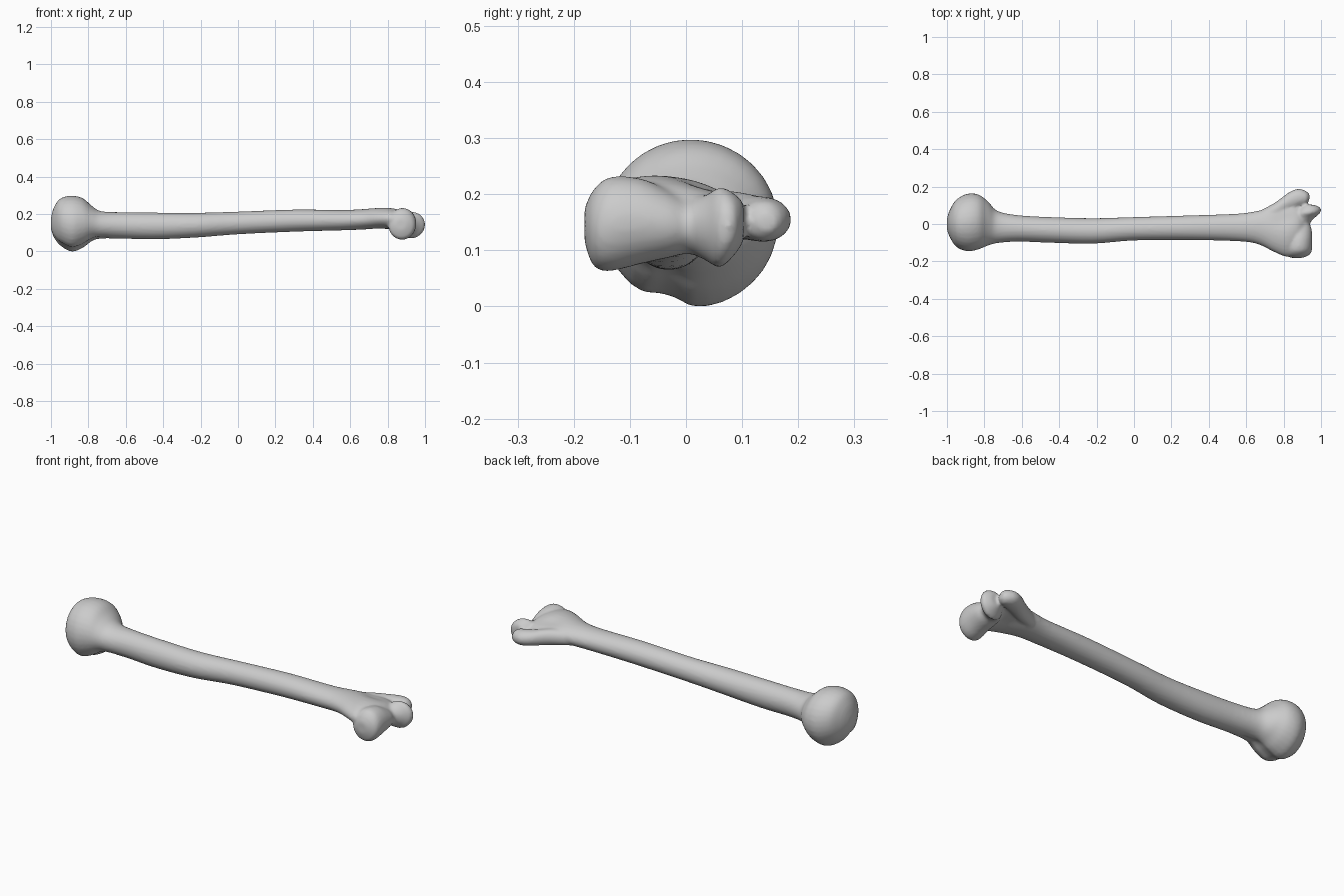
import bpy, bmesh, math
from mathutils import Vector

if "Cube" in bpy.data.objects:
    bpy.data.objects.remove(bpy.data.objects["Cube"])

SIDES = 32


def resample(rows, steps=4):
    """Catmull-Rom smoothing between cross-section rows."""
    out = []
    for i in range(len(rows) - 1):
        p0, p1 = Vector(rows[max(i - 1, 0)]), Vector(rows[i])
        p2, p3 = Vector(rows[i + 1]), Vector(rows[min(i + 2, len(rows) - 1)])
        for k in range(steps):
            t = k / steps
            out.append(0.5 * (2 * p1 + (p2 - p0) * t + (2 * p0 - 5 * p1 + 4 * p2 - p3) * t * t
                              + (3 * p1 - p0 - 3 * p2 + p3) * t ** 3))
    return out + [Vector(rows[-1])]


def dent(angle, centre, width):
    d = (angle - centre + math.pi) % (2 * math.pi) - math.pi
    return math.exp(-(d / width) ** 2)


def loft(name, rows, place, shape=lambda s, a: 1.0):
    """Skin elliptical sections (station, centre u, centre v, radius u, radius v)."""
    bm = bmesh.new()
    rings = []
    for s, cu, cv, ru, rv in resample(rows):
        ring = []
        for j in range(SIDES):
            a = 2 * math.pi * j / SIDES
            k = shape(s, a)
            ring.append(bm.verts.new(place(s, cu + max(ru, .004) * math.cos(a) * k,
                                           cv + max(rv, .004) * math.sin(a) * k)))
        rings.append(ring)
    for r0, r1 in zip(rings, rings[1:]):
        for j in range(SIDES):
            n = (j + 1) % SIDES
            bm.faces.new((r0[j], r0[n], r1[n], r1[j]))
    bm.faces.new(rings[0])
    bm.faces.new(rings[-1])
    bmesh.ops.recalc_face_normals(bm, faces=bm.faces)
    mesh = bpy.data.meshes.new(name)
    bm.to_mesh(mesh)
    bm.free()
    ob = bpy.data.objects.new(name, mesh)
    bpy.context.collection.objects.link(ob)
    return ob


def body_shape(s, a):
    # groove under the head, shallow hollows above the lower joint
    k = 1.0
    if s < -0.7:
        k -= 0.13 * dent(a, math.radians(253), 0.22)
    hollow = math.exp(-((s - 0.8) / 0.07) ** 2)
    return k - hollow * (0.25 * dent(a, math.radians(55), 0.5) + 0.22 * dent(a, math.radians(290), 0.5))


def along_x(s, u, v):
    return (s, u, v)


def along_y(s, u, v):
    return (u, s, v)


# Rounded head, shaft and flared lower end: low/high y and z at each x
outline = [
    (-1.0, -0.03, 0.03, 0.12, 0.18), (-0.985, -0.07, 0.075, 0.075, 0.235),
    (-0.95, -0.122, 0.13, 0.03, 0.283), (-0.89, -0.146, 0.162, -0.003, 0.298),
    (-0.83, -0.135, 0.157, 0.018, 0.285), (-0.78, -0.115, 0.12, 0.055, 0.243),
    (-0.73, -0.102, 0.07, 0.068, 0.215), (-0.62, -0.094, 0.047, 0.069, 0.21),
    (-0.45, -0.10, 0.037, 0.065, 0.208), (-0.22, -0.105, 0.031, 0.075, 0.207),
    (0.0, -0.088, 0.037, 0.092, 0.213), (0.3, -0.086, 0.046, 0.106, 0.224),
    (0.55, -0.092, 0.055, 0.113, 0.222), (0.66, -0.107, 0.07, 0.117, 0.226),
    (0.75, -0.15, 0.09, 0.12, 0.234), (0.82, -0.176, 0.10, 0.115, 0.234),
    (0.88, -0.16, 0.09, 0.115, 0.215), (0.92, -0.11, 0.06, 0.13, 0.18)]
body = loft("bone", [(x, (y0 + y1) / 2, (z0 + z1) / 2, (y1 - y0) / 2, (z1 - z0) / 2)
                     for x, y0, y1, z0, z1 in outline], along_x, body_shape)

# Spool-shaped lower joint, running across y
spool = loft("joint_spool", [
    (-0.181, 0.87, 0.145, 0.03, 0.03), (-0.165, 0.873, 0.14, 0.065, 0.068),
    (-0.135, 0.878, 0.147, 0.074, 0.084), (-0.08, 0.882, 0.152, 0.071, 0.076),
    (-0.03, 0.882, 0.147, 0.068, 0.06), (0.005, 0.882, 0.143, 0.06, 0.049),
    (0.035, 0.905, 0.14, 0.063, 0.058), (0.06, 0.928, 0.141, 0.068, 0.072),
    (0.085, 0.938, 0.146, 0.06, 0.056), (0.103, 0.935, 0.15, 0.03, 0.035)], along_y)

# Knob on the inner side of the lower joint
knob = loft("inner_knob", [
    (0.65, 0.03, 0.165, 0.03, 0.035), (0.75, 0.07, 0.165, 0.042, 0.042),
    (0.83, 0.118, 0.158, 0.052, 0.04), (0.88, 0.138, 0.155, 0.05, 0.04),
    (0.92, 0.14, 0.153, 0.036, 0.034), (0.938, 0.145, 0.15, 0.015, 0.015)], along_x)

# Fuse the parts into one continuous smooth bone
with bpy.context.temp_override(active_object=body, object=body,
                               selected_objects=[body, spool, knob],
                               selected_editable_objects=[body, spool, knob]):
    bpy.ops.object.join()
remesh = body.modifiers.new("fuse", 'REMESH')
remesh.mode = 'VOXEL'
remesh.voxel_size = 0.008
remesh.use_smooth_shade = True
soften = body.modifiers.new("soften", 'SMOOTH')
soften.factor = 0.5
soften.iterations = 4
